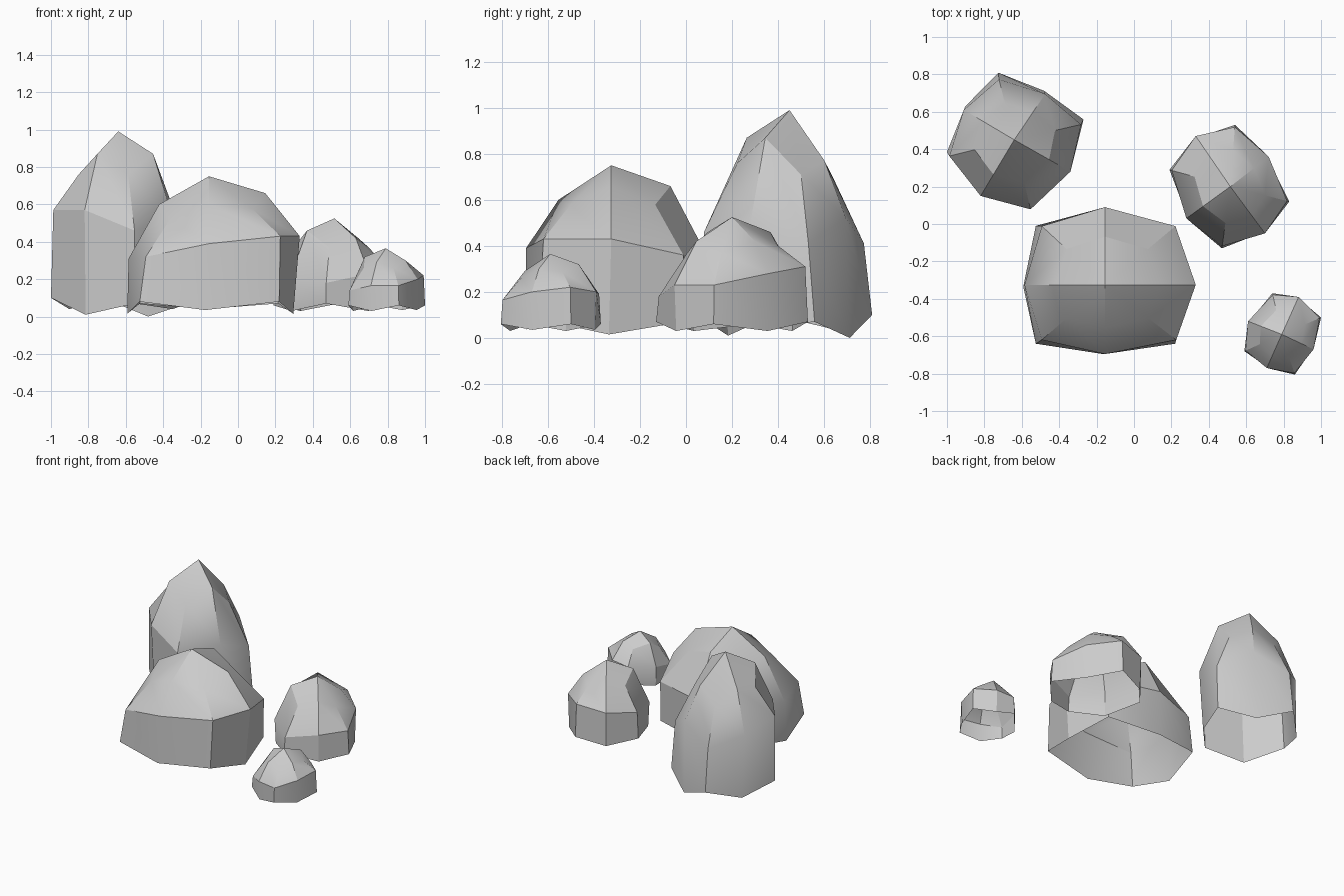
import bpy, math
from mathutils import Vector


def rock(name, apex, ring, mid_z, low_face, low_corner, lean=(0, 0)):
    """Open-bottomed faceted boulder, laid out like a once-subdivided cube.
    ring holds 8 shoulder points, alternating side centre and corner."""
    apex = Vector(apex)
    n = 8
    shoulder, foot = [], []
    for i, p in enumerate(ring):
        d = Vector((p[0] - apex.x, p[1] - apex.y, 0))
        corner = i % 2
        k = 0.965 if corner else 1.0
        shoulder.append(Vector((apex.x + d.x * k, apex.y + d.y * k, p[2])))
        k = 1.0 if corner else 0.97
        z = low_corner[i // 2] if corner else low_face[i // 2]
        foot.append(Vector((apex.x + d.x * k + lean[0], apex.y + d.y * k + lean[1], z)))

    # crown: points above the side centres, then above the corners
    mids, caps = [], []
    for j in range(4):
        m = apex.lerp(shoulder[2 * j], 0.62)
        m.z = mid_z[j]
        mids.append(m)
        s = shoulder[2 * j + 1]
        c = apex.lerp(s, 0.61)
        c.z = 0.73 * (mid_z[j] + mid_z[(j + 1) % 4]) / 2 + 0.27 * s.z
        caps.append(c)

    verts = shoulder + foot + mids + caps + [apex]
    faces = []
    for i in range(n):
        k = (i + 1) % n
        faces.append((i, 8 + i, 8 + k, k))
    for j in range(4):
        k = (j + 1) % 4
        f, c, g = 2 * j, 2 * j + 1, (2 * j + 2) % n
        faces += [(24, 16 + j, 20 + j, 16 + k),
                  (16 + j, f, c, 20 + j),
                  (20 + j, c, g, 16 + k)]

    mesh = bpy.data.meshes.new(name)
    mesh.from_pydata(verts, [], faces)
    mesh.update()
    ob = bpy.data.objects.new(name, mesh)
    bpy.context.collection.objects.link(ob)
    bpy.ops.object.select_all(action='DESELECT')
    ob.select_set(True)
    bpy.context.view_layer.objects.active = ob
    bpy.ops.object.shade_smooth_by_angle(angle=math.radians(30))
    return ob


# Wide boulder at the front
rock("wide_boulder", (-0.155, -0.325, 0.75),
     [(-0.155, -0.695, 0.39), (0.24, -0.63, 0.43), (0.33, -0.325, 0.43), (0.235, 0.0, 0.36),
      (-0.155, 0.09, 0.36), (-0.505, 0.0, 0.33), (-0.585, -0.325, 0.31), (-0.505, -0.63, 0.32)],
     (0.60, 0.66, 0.66, 0.60), (0.035, 0.015, 0.04, 0.015), (0.08, 0.07, 0.07, 0.08), (-0.02, -0.01))

# Tall boulder at the back left
rock("tall_boulder", (-0.64, 0.45, 0.99),
     [(-0.82, 0.15, 0.57), (-0.55, 0.065, 0.46), (-0.34, 0.28, 0.50), (-0.27, 0.535, 0.41),
      (-0.475, 0.695, 0.52), (-0.725, 0.785, 0.41), (-0.91, 0.61, 0.50), (-1.0, 0.36, 0.57)],
     (0.87, 0.87, 0.77, 0.79), (0.01, 0.04, 0.0, 0.04), (0.07, 0.07, 0.10, 0.10), (0.0, 0.024))

# Medium boulder at the right
rock("medium_boulder", (0.515, 0.20, 0.525),
     [(0.28, 0.03, 0.21), (0.47, -0.13, 0.18), (0.70, -0.05, 0.23), (0.83, 0.12, 0.23),
      (0.72, 0.36, 0.28), (0.54, 0.53, 0.31), (0.33, 0.47, 0.28), (0.19, 0.29, 0.25)],
     (0.46, 0.42, 0.42, 0.46), (0.03, 0.03, 0.03, 0.03), (0.07, 0.06, 0.07, 0.06))

# Small stone at the front right
rock("small_stone", (0.79, -0.59, 0.365),
     [(0.71, -0.77, 0.165), (0.86, -0.805, 0.165), (0.96, -0.67, 0.20), (1.0, -0.50, 0.22),
      (0.88, -0.39, 0.20), (0.74, -0.37, 0.19), (0.61, -0.52, 0.17), (0.59, -0.68, 0.14)],
     (0.29, 0.30, 0.32, 0.32), (0.03, 0.035, 0.035, 0.03), (0.06, 0.06, 0.06, 0.06))
